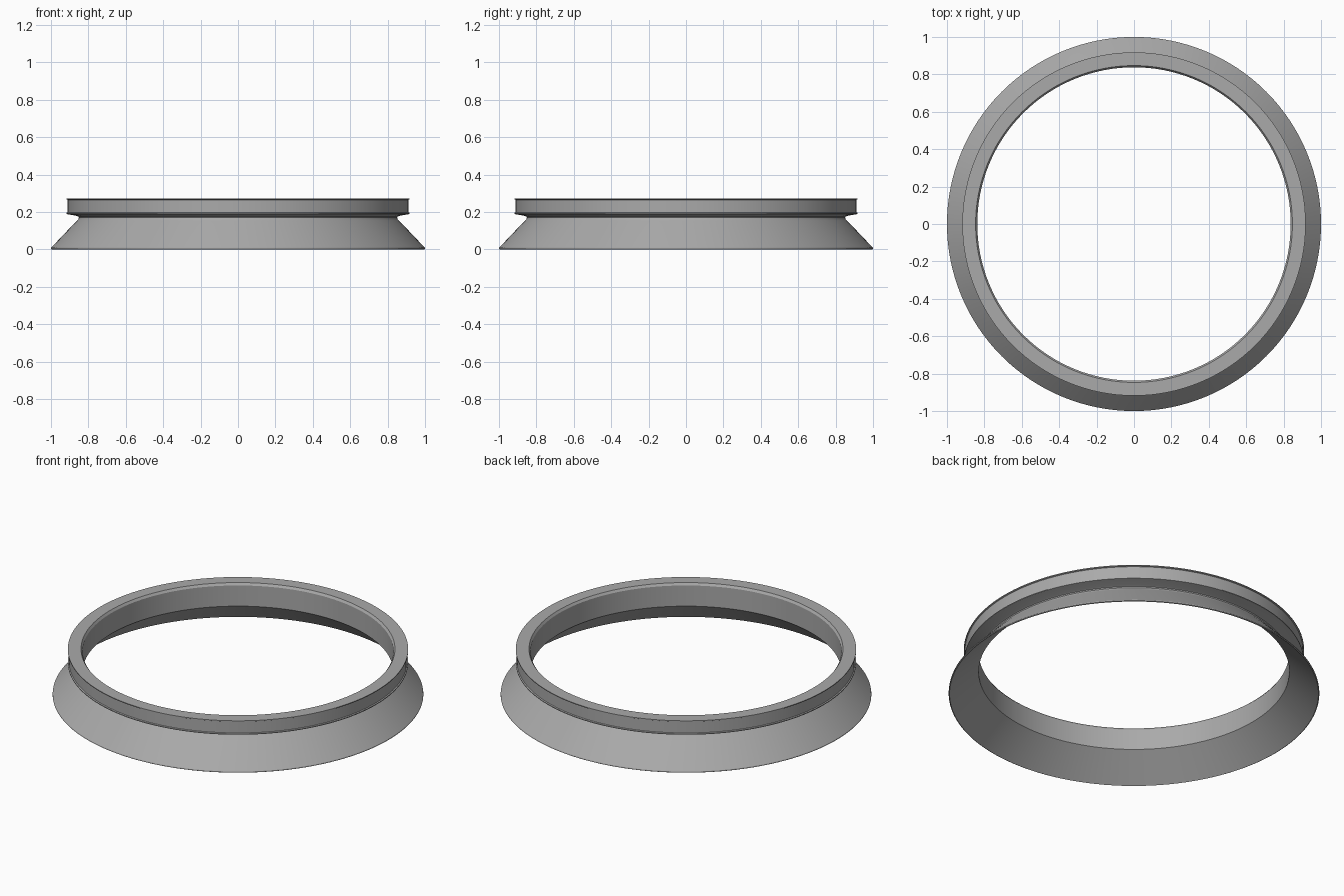
import bpy
import bmesh
import math

cube = bpy.data.objects.get("Cube")
if cube:
    bpy.data.objects.remove(cube)

# Single rubber-like grey
grey = bpy.data.materials.new("mid_grey")
grey.use_nodes = True
colour = (0.4, 0.4, 0.4, 1)
grey.diffuse_color = colour
grey.node_tree.nodes["Principled BSDF"].inputs["Base Color"].default_value = colour

# Closed cross-section as (radius, height), anticlockwise from the lip tip
inner_wall = [(0.847, 0.273), (0.838, 0.26), (0.838, 0.137)]
lip = [(0.995, 0), (1, 0.003), (0.999, 0.009)]
neck = [(0.86, 0.155), (0.853, 0.162), (0.851, 0.169), (0.854, 0.175), (0.862, 0.179)]
flange = [(0.913, 0.188), (0.918, 0.19), (0.918, 0.195), (0.912, 0.198),
          (0.912, 0.265), (0.918, 0.268), (0.918, 0.273)]
profile = lip + neck + flange + inner_wall


def lathe(name, points, segments, material):
    """Revolve a closed cross-section around the z axis."""
    bm = bmesh.new()
    rings = []
    for i in range(segments):
        a = math.tau * i / segments
        rings.append([bm.verts.new((r * math.cos(a), r * math.sin(a), z)) for r, z in points])
    for i, ring in enumerate(rings):
        after = rings[(i + 1) % segments]
        for j in range(len(points)):
            k = (j + 1) % len(points)
            bm.faces.new((ring[j], after[j], after[k], ring[k]))
    bmesh.ops.recalc_face_normals(bm, faces=bm.faces)
    mesh = bpy.data.meshes.new(name)
    bm.to_mesh(mesh)
    bm.free()
    mesh.materials.append(material)
    obj = bpy.data.objects.new(name, mesh)
    bpy.context.collection.objects.link(obj)
    return obj


# Ring with a flared lip, a grooved neck and a flange
seal = lathe("seal_ring", profile, 128, grey)
bpy.ops.object.select_all(action="DESELECT")
seal.select_set(True)
bpy.context.view_layer.objects.active = seal
bpy.ops.object.shade_smooth_by_angle(angle=math.radians(30))
